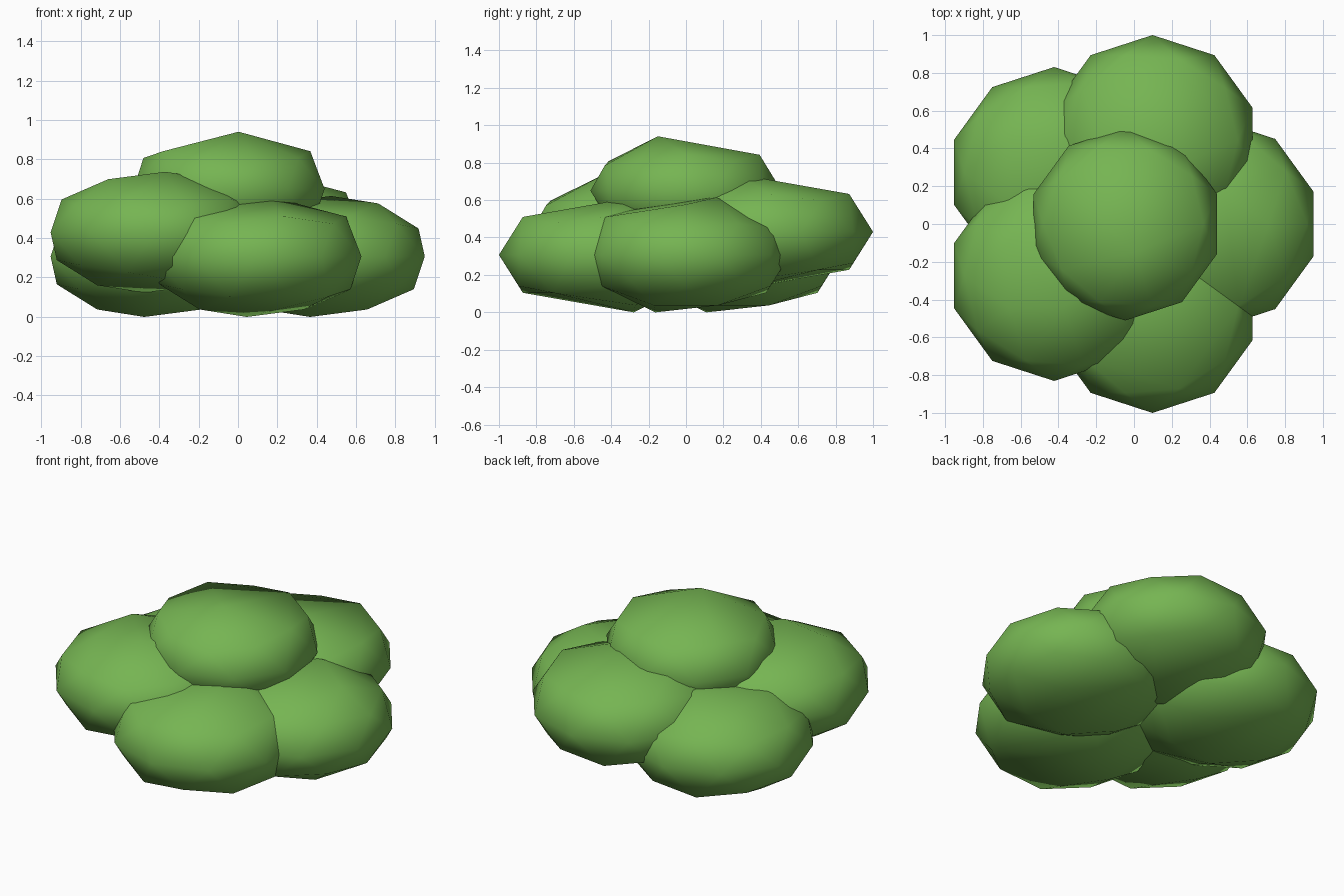
import bpy
import bmesh
from math import cos, sin, radians
from mathutils import Vector

default_cube = bpy.data.objects.get("Cube")
if default_cube:
    bpy.data.objects.remove(default_cube)

# Single leaf colour
GREEN = (0.18, 0.46, 0.085, 1.0)
leaf = bpy.data.materials.new("leaf_green")
leaf.use_nodes = True
leaf.diffuse_color = GREEN
bsdf = leaf.node_tree.nodes["Principled BSDF"]
bsdf.inputs["Base Color"].default_value = GREEN
bsdf.inputs["Roughness"].default_value = 0.9


def polar(radius, angle, z):
    a = radians(angle)
    return Vector((radius * cos(a), radius * sin(a), z))


def merge(bm, points, target):
    """Collapse the vertices nearest to the points into one."""
    verts = {min(bm.verts, key=lambda v: (v.co - p).length) for p in points}
    bmesh.ops.pointmerge(bm, verts=list(verts), merge_co=target)


def clump(name, centre, radius, height, top, bottom):
    """Squashed low-poly ball; each cap is (lean angle, shoulder angles)."""
    bm = bmesh.new()
    bmesh.ops.create_icosphere(bm, subdivisions=2, radius=1)
    for side, (lean, shoulders) in ((1, top), (-1, bottom)):
        for a in shoulders:
            merge(bm, [polar(0.526, a, 0.851 * side), polar(0.894, a, 0.447 * side)],
                  polar(0.81, a, 0.64 * side))
        merge(bm, [polar(0, 0, side), polar(0.526, lean, 0.851 * side)],
              polar(0.31, lean, 0.97 * side))
    bmesh.ops.scale(bm, vec=(radius, radius, height), verts=bm.verts)
    bmesh.ops.translate(bm, vec=centre, verts=bm.verts)
    bmesh.ops.recalc_face_normals(bm, faces=bm.faces)
    for face in bm.faces:
        face.smooth = True
    mesh = bpy.data.meshes.new(name)
    bm.to_mesh(mesh)
    bm.free()
    mesh.materials.append(leaf)
    bpy.context.collection.objects.link(bpy.data.objects.new(name, mesh))


# Ring of five foliage clumps, alternating between a low and a raised level
LOW, HIGH = 0.307, 0.43
ring = [
    ("left_clump", 0, LOW, (72, [288]), (252, [108])),
    ("back_clump", 72, HIGH, (288, [0, 72, 144]), (252, [108, 36])),
    ("back_right_clump", 144, LOW, (72, [288]), (252, [108])),
    ("front_right_clump", 216, HIGH, (288, [72]), (108, [252])),
    ("front_clump", 288, LOW, (72, [0, 288, 216]), (108, [252, 324])),
]
for name, angle, z, top, bottom in ring:
    centre = polar(0.466, angle, z) + Vector((-0.046, 0, 0))
    clump(name, centre, 0.557, 0.317, top, bottom)

# Smaller crown clump on top
clump("crown_clump", Vector((-0.046, 0, 0.65)), 0.511, 0.3,
      (288, [0, 72, 144, 216]), (108, [252]))
